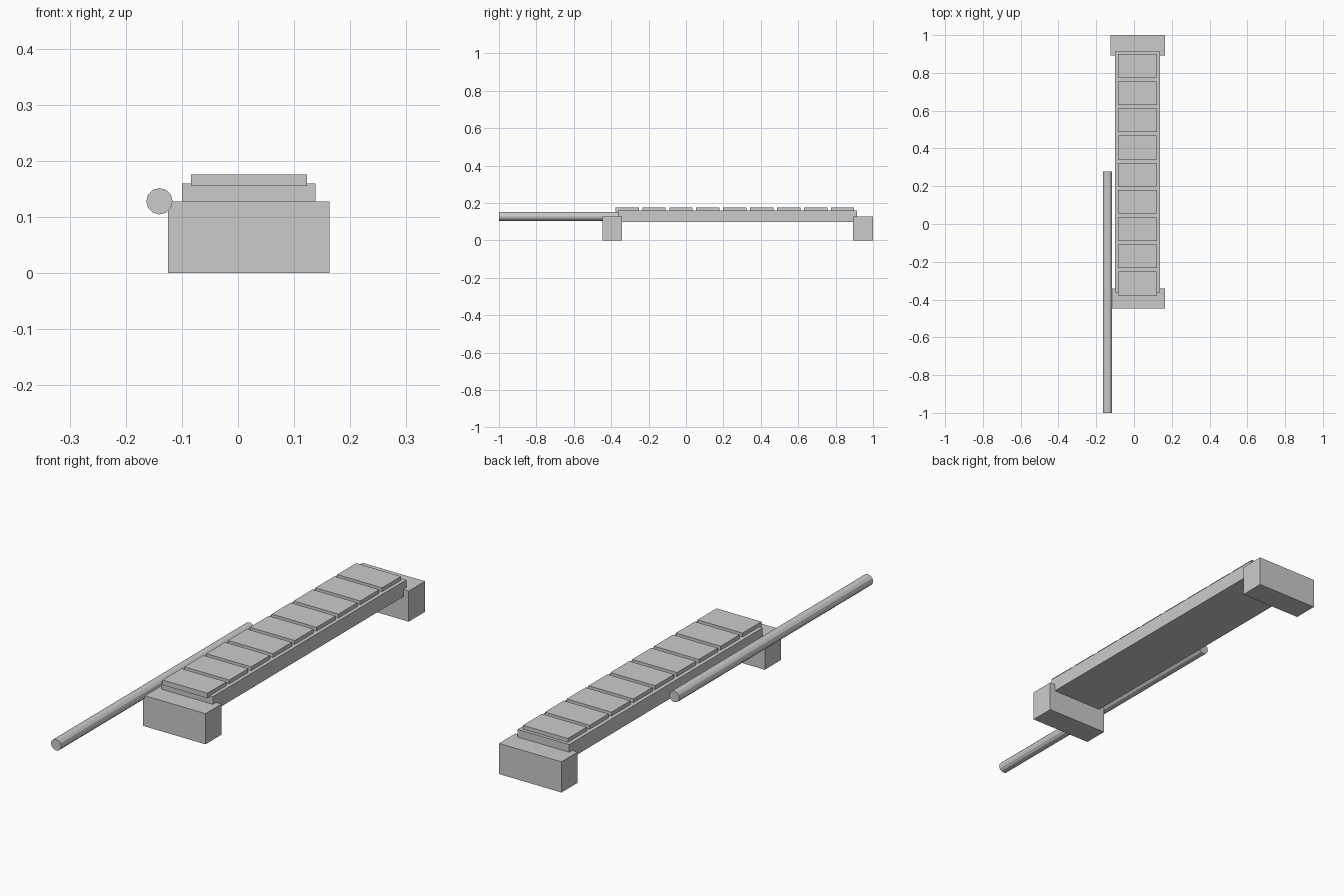
import bpy, math

if "Cube" in bpy.data.objects:
    bpy.data.objects.remove(bpy.data.objects["Cube"])

def box(name, x, y, z):
    """Box spanning the (min, max) ranges on each axis."""
    bpy.ops.mesh.primitive_cube_add(size=1, location=[sum(r) / 2 for r in (x, y, z)])
    o = bpy.context.object
    o.name = name
    o.scale = [r[1] - r[0] for r in (x, y, z)]
    bpy.ops.object.transform_apply(location=False, rotation=False, scale=True)
    return o

# end support blocks
for label, y in (("front", (-0.447, -0.341)), ("back", (0.893, 1.0))):
    box(label + "_support", (-0.125, 0.163), y, (0, 0.128))

# long deck beam resting in the supports
box("deck_beam", (-0.10, 0.138), (-0.363, 0.913), (0.098, 0.16))

# row of top planks
for i in range(9):
    c = -0.315 + i * 0.144
    box(f"plank_{i + 1}", (-0.084, 0.123), (c - 0.0625, c + 0.0625), (0.155, 0.176))

# side pole
bpy.ops.mesh.primitive_cylinder_add(vertices=12, radius=0.0235, depth=1.277,
    location=(-0.14, -0.3615, 0.128), rotation=(math.pi / 2, 0, 0))
bpy.context.object.name = "side_pole"
bpy.ops.object.transform_apply(location=False, rotation=True, scale=False)
